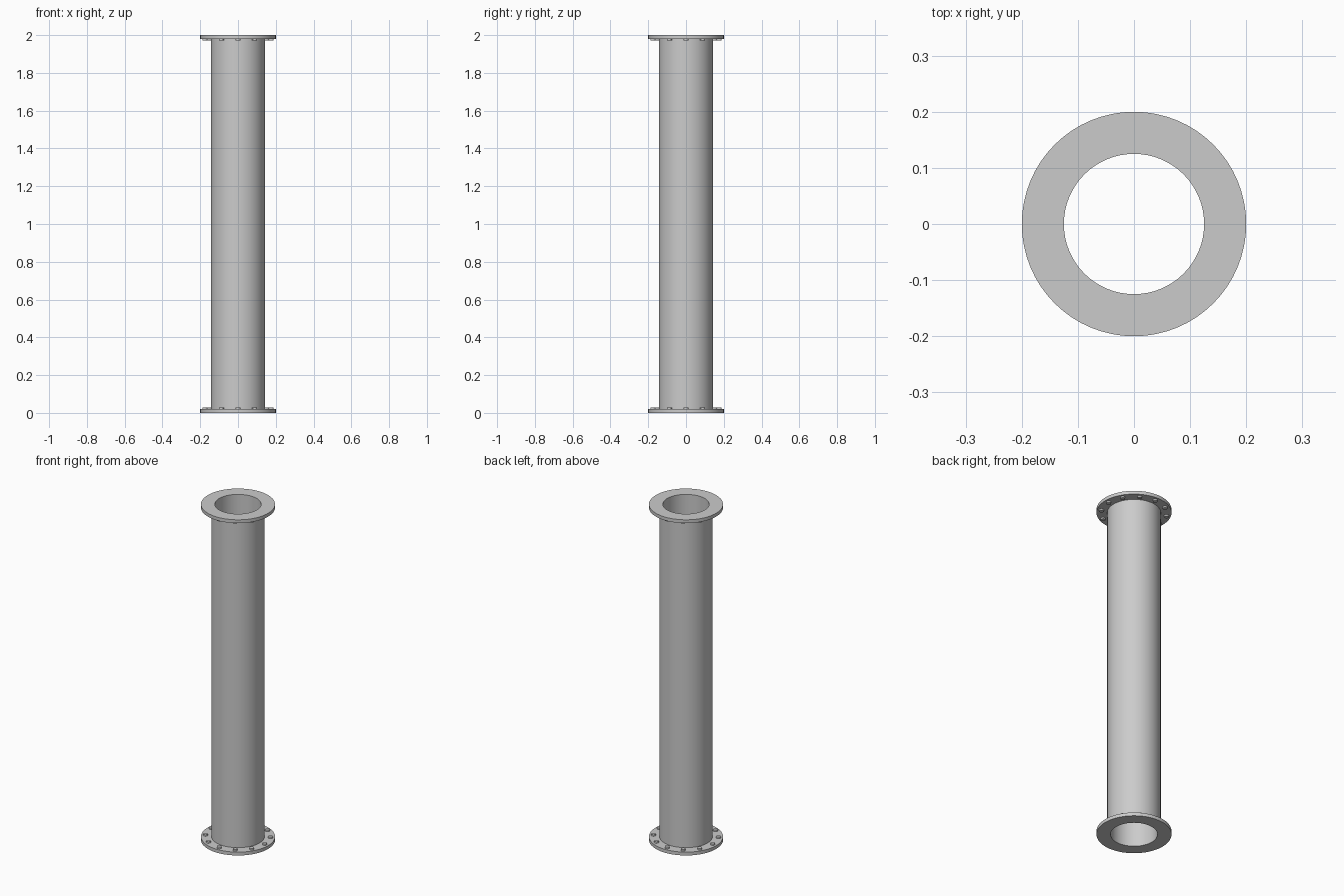
import bpy, bmesh, math

if "Cube" in bpy.data.objects:
    bpy.data.objects.remove(bpy.data.objects["Cube"])

SEG = 64
R_IN, R_OUT, R_FLANGE = 0.125, 0.143, 0.2
T, H = 0.02, 2.0
BOLTS, BOLT_RING, BOLT_R, BOLT_H = 12, 0.176, 0.013, 0.009


def finish(name, bm):
    bmesh.ops.recalc_face_normals(bm, faces=bm.faces)
    mesh = bpy.data.meshes.new(name)
    bm.to_mesh(mesh)
    bm.free()
    ob = bpy.data.objects.new(name, mesh)
    bpy.context.collection.objects.link(ob)
    bpy.ops.object.select_all(action='DESELECT')
    ob.select_set(True)
    bpy.context.view_layer.objects.active = ob
    bpy.ops.object.shade_smooth_by_angle(angle=math.radians(30))
    return ob


def lathe(name, profile):
    """Revolve a closed (radius, z) profile around z."""
    bm = bmesh.new()
    rings = [[bm.verts.new((r * math.cos(a), r * math.sin(a), z))
              for a in (2 * math.pi * i / SEG for i in range(SEG))]
             for r, z in profile]
    for k, ring in enumerate(rings):
        nxt = rings[(k + 1) % len(rings)]
        for i in range(SEG):
            j = (i + 1) % SEG
            bm.faces.new((ring[i], ring[j], nxt[j], nxt[i]))
    return finish(name, bm)


# Hollow pipe with a flange at each end, one continuous skin
lathe("flanged_pipe", [
    (R_IN, 0), (R_FLANGE, 0), (R_FLANGE, T), (R_OUT, T),
    (R_OUT, H - T), (R_FLANGE, H - T), (R_FLANGE, H), (R_IN, H)])


# Ring of bolt heads on the inner face of each flange
def bolt_ring(name, z):
    for i in range(BOLTS):
        a = 2 * math.pi * i / BOLTS
        bm = bmesh.new()
        bmesh.ops.create_cone(bm, cap_ends=True, segments=16,
                              radius1=BOLT_R, radius2=BOLT_R, depth=BOLT_H)
        bmesh.ops.translate(bm, verts=bm.verts, vec=(
            BOLT_RING * math.cos(a), BOLT_RING * math.sin(a), z))
        finish(f"{name}_{i + 1}", bm)


bolt_ring("bottom_bolt", T + BOLT_H / 2)
bolt_ring("top_bolt", H - T - BOLT_H / 2)
